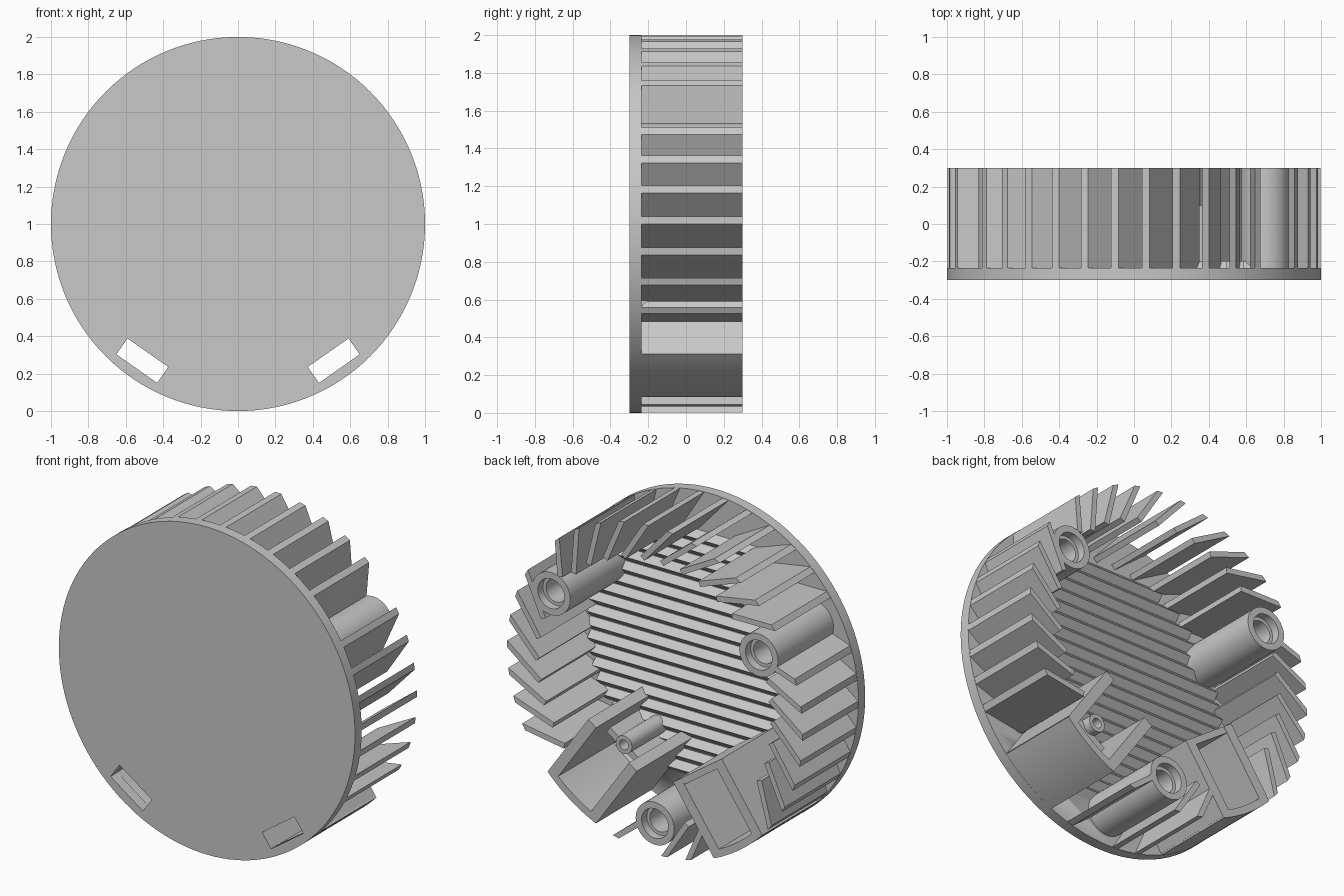
import bpy, bmesh
from math import radians, sin, cos, pi, sqrt
from mathutils import Vector

if "Cube" in bpy.data.objects:
    bpy.data.objects.remove(bpy.data.objects["Cube"], do_unlink=True)

SHADE = (0.58, 0.58, 0.58, 1)
grey = bpy.data.materials.new("plain grey")
grey.use_nodes = True
grey.diffuse_color = SHADE
grey.node_tree.nodes["Principled BSDF"].inputs["Base Color"].default_value = SHADE

FRONT, FLOOR, BACK = -0.3, -0.235, 0.3
BOSS_R, BOSS_AT = 0.13, 0.81
WALL = 0.2          # half width of a clip housing
POCKET = 0.135      # half width of its opening
BOSSES = (30, 150, 270)
HOUSINGS = (305, 235)


def polar(angle, r=1.0):
    a = radians(angle)
    return Vector((r * cos(a), r * sin(a)))


def finish(name, bm):
    bmesh.ops.recalc_face_normals(bm, faces=bm.faces)
    mesh = bpy.data.meshes.new(name)
    bm.to_mesh(mesh)
    bm.free()
    obj = bpy.data.objects.new(name, mesh)
    obj.location.z = 1
    mesh.materials.append(grey)
    bpy.context.collection.objects.link(obj)
    bpy.ops.object.select_all(action='DESELECT')
    obj.select_set(True)
    bpy.context.view_layer.objects.active = obj
    bpy.ops.object.shade_smooth_by_angle(angle=radians(30))
    return obj


def bridge(bm, rings):
    """Join vertex rings into a closed solid."""
    n = len(rings[0])
    for a, b in zip(rings, rings[1:]):
        for i in range(n):
            j = (i + 1) % n
            bm.faces.new((a[i], a[j], b[j], b[i]))
    bm.faces.new(rings[0])
    bm.faces.new(rings[-1])


def prism(bm, outline, y0, y1):
    """Extrude an outline in the x-z plane along y."""
    bridge(bm, [[bm.verts.new((p[0], y, p[1])) for p in outline] for y in (y0, y1)])


def lathe(bm, centre, profile, n=40):
    """Spin (radius, y) points about a line parallel to y."""
    circle = [polar(360 * i / n) for i in range(n)]
    bridge(bm, [[bm.verts.new((centre.x + r * c.x, y, centre.y + r * c.y)) for c in circle]
                for r, y in profile])


def box_at(angle, r0, r1, t0, t1):
    """Rectangle in the radial / tangential frame at an angle."""
    u, t = polar(angle), polar(angle + 90)
    return [u * r0 + t * t0, u * r1 + t * t0, u * r1 + t * t1, u * r0 + t * t1]


# Front disc with two slots
bm = bmesh.new()
lathe(bm, Vector((0, 0)), [(1, FRONT), (1, FLOOR)], 128)
disc = finish("front_disc", bm)
bm = bmesh.new()
for h in HOUSINGS:
    prism(bm, box_at(h, 0.84, 0.944, -0.133, 0.133), FRONT - 0.1, FLOOR + 0.1)
cutter = finish("slot_cutter", bm)
cutter.hide_render = True
cutter.hide_viewport = True
cut = disc.modifiers.new("slots", 'BOOLEAN')
cut.object = cutter
cut.solver = 'EXACT'

# Horizontal ridges of triangular section on the inside of the disc
bm = bmesh.new()
PITCH = 0.08
for k in range(-9, 10):
    z = k * PITCH
    reach = sqrt(0.81 ** 2 - z ** 2)
    section = [(FLOOR - 0.002, z - PITCH / 2), (FLOOR - 0.002, z + PITCH / 2), (-0.197, z)]
    bridge(bm, [[bm.verts.new((x, y, h)) for y, h in section] for x in (-reach, reach)])
finish("inner_ridges", bm)


# Swept cooling fins, shortened where they meet a boss or housing
def fin_length(tip, d):
    length = 0.28
    for b in BOSSES:
        v = polar(b, BOSS_AT) - tip
        along, off = v.dot(d), abs(v.x * d.y - v.y * d.x)
        if 0 < along < 0.42 and off < 0.1:
            length = min(length, along - 0.115)
            if length < 0.13:
                return 0
    for h in HOUSINGS:
        if tip.dot(polar(h)) < 0.7:
            continue
        t = polar(h + 90)
        side, slope = tip.dot(t), d.dot(t)
        if abs(side) < 0.23:
            return 0
        if side > 0 and slope < 0:
            length = min(length, (side - WALL + 0.02) / -slope)
            if length < 0.18:
                return 0
    return length


bm = bmesh.new()
COUNT, TILT, THICK, SPREAD = 38, 36, 0.034, 1.15
for k in range(COUNT):
    angle = 1.15 + k * 360 / COUNT
    tip = polar(angle)
    d = polar(angle + 180 + TILT)
    length = fin_length(tip, d)
    if length > 0:
        n = Vector((-d.y, d.x)) * THICK / 2
        prism(bm, [polar(angle - SPREAD, 0.998), polar(angle + SPREAD, 0.998),
                   tip + d * length - n, tip + d * length + n], FLOOR - 0.01, BACK)
finish("cooling_fins", bm)

# Screw bosses with stepped bores
for name, b in zip(("left_boss", "right_boss", "bottom_boss"), BOSSES):
    bm = bmesh.new()
    lathe(bm, polar(b, BOSS_AT), [(BOSS_R, FLOOR - 0.01), (BOSS_R, BACK), (0.09, BACK),
                                  (0.09, 0.25), (0.07, 0.25), (0.07, -0.15)])
    finish(name, bm)

# Clip housings: curved outer wall, two side walls and a cross wall
for name, h, cross, top in (("left_housing", 305, 0.64, 0.05),
                            ("right_housing", 235, 0.5, BACK - 0.001)):
    bm = bmesh.new()
    arc = [h - 11.5 + 23 * i / 12 for i in range(13)]
    prism(bm, [polar(a, 0.999) for a in arc] + [polar(a, 0.955) for a in reversed(arc)],
          FLOOR - 0.01, BACK)
    for s in (-1, 1):
        prism(bm, box_at(h, 0.5, 0.97, s * POCKET, s * WALL), FLOOR - 0.01, BACK)
    prism(bm, box_at(h, cross, cross + 0.04, 0.01 - WALL, WALL - 0.01), FLOOR - 0.01, top)
    finish(name, bm)

# Hollow post against the left housing's cross wall
bm = bmesh.new()
lathe(bm, polar(305, 0.61), [(0.055, FLOOR - 0.01), (0.055, 0.1), (0.03, 0.1), (0.03, -0.1)], 24)
finish("housing_post", bm)
